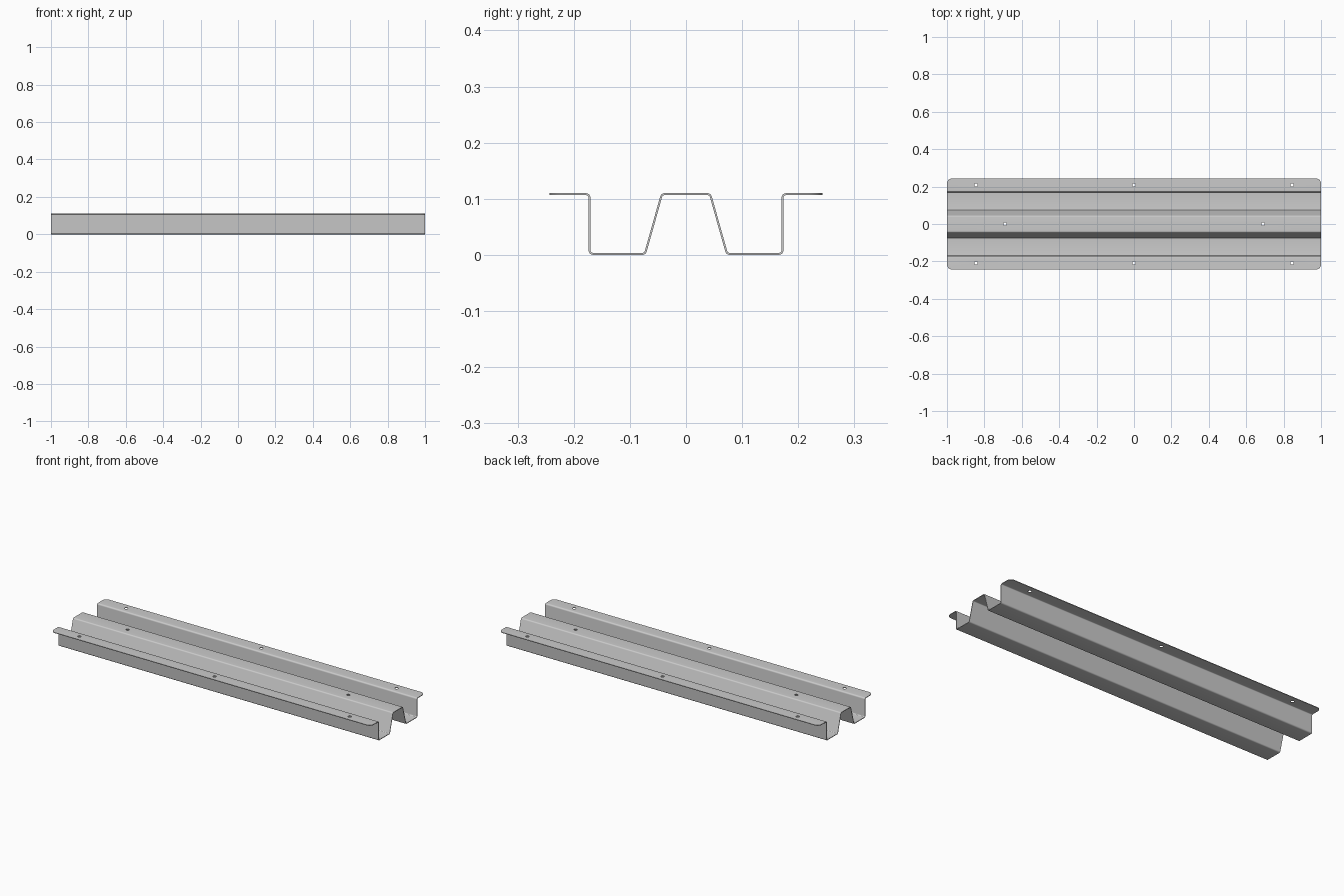
import bpy, bmesh, math
from mathutils import Vector

if "Cube" in bpy.data.objects:
    bpy.data.objects.remove(bpy.data.objects["Cube"])

T = 0.0035          # sheet thickness
R = 0.0065          # bend radius on the sheet's middle line
LOW, HIGH = T / 2, 0.11 - T / 2

# Middle line of the folded sheet in (y, z)
half = [(-0.243, HIGH), (-0.172, HIGH), (-0.172, LOW), (-0.073, LOW), (-0.043, HIGH)]
path = [Vector(p) for p in half + [(-y, z) for y, z in reversed(half)]]


def folded_profile(pts, radius, thick, steps=6):
    """Round each bend and offset to both sides of the middle line."""
    line = []
    d0, d1 = (pts[1] - pts[0]).normalized(), (pts[-1] - pts[-2]).normalized()
    line.append((pts[0], Vector((-d0.y, d0.x))))
    for a, b, c in zip(pts, pts[1:], pts[2:]):
        u, v = (b - a).normalized(), (c - b).normalized()
        turn = math.atan2(u.x * v.y - u.y * v.x, u.dot(v))
        side = math.copysign(1, turn)
        start = b - u * radius * math.tan(abs(turn) / 2)
        n = Vector((-u.y, u.x))
        centre = start + n * side * radius
        for i in range(steps + 1):
            k = turn * i / steps
            m = Vector((n.x * math.cos(k) - n.y * math.sin(k),
                        n.x * math.sin(k) + n.y * math.cos(k)))
            line.append((centre - m * side * radius, m))
    line.append((pts[-1], Vector((-d1.y, d1.x))))
    return ([p + n * thick / 2 for p, n in line]
            + [p - n * thick / 2 for p, n in reversed(line)])


# Sheet: extrude the profile along x
bm = bmesh.new()
face = bm.faces.new([bm.verts.new((-1, p.x, p.y)) for p in folded_profile(path, R, T)])
ext = bmesh.ops.extrude_face_region(bm, geom=[face])
bmesh.ops.translate(bm, vec=(2, 0, 0),
                    verts=[g for g in ext["geom"] if isinstance(g, bmesh.types.BMVert)])
# Rounded flange corners
corners = [e for e in bm.edges if all(abs(v.co.y) > 0.2429 for v in e.verts)
           and abs(e.verts[0].co.x - e.verts[1].co.x) < 0.001]
bmesh.ops.bevel(bm, geom=corners, offset=0.026, segments=8, profile=0.5, affect='EDGES')
bmesh.ops.recalc_face_normals(bm, faces=bm.faces)
mesh = bpy.data.meshes.new("folded_rail")
bm.to_mesh(mesh)
bm.free()
rail = bpy.data.objects.new("folded_rail", mesh)
bpy.context.collection.objects.link(rail)

# Screw holes in the flanges and the central ridge
holes = [(x, y) for x in (-0.845, 0, 0.845) for y in (-0.209, 0.209)]
holes += [(-0.69, 0), (0.69, 0)]
bm = bmesh.new()
for x, y in holes:
    made = bmesh.ops.create_cone(bm, cap_ends=True, segments=24,
                                 radius1=0.009, radius2=0.009, depth=0.03)
    bmesh.ops.translate(bm, verts=made["verts"], vec=(x, y, HIGH))
mesh = bpy.data.meshes.new("hole_cutter")
bm.to_mesh(mesh)
bm.free()
cutter = bpy.data.objects.new("hole_cutter", mesh)
bpy.context.collection.objects.link(cutter)
cutter.hide_render = True

mod = rail.modifiers.new("holes", 'BOOLEAN')
mod.object, mod.operation, mod.solver = cutter, 'DIFFERENCE', 'EXACT'
bpy.context.view_layer.objects.active = rail
rail.select_set(True)
bpy.ops.object.modifier_apply(modifier=mod.name)
bpy.data.objects.remove(cutter)
bpy.ops.object.shade_smooth_by_angle(angle=math.radians(30))
